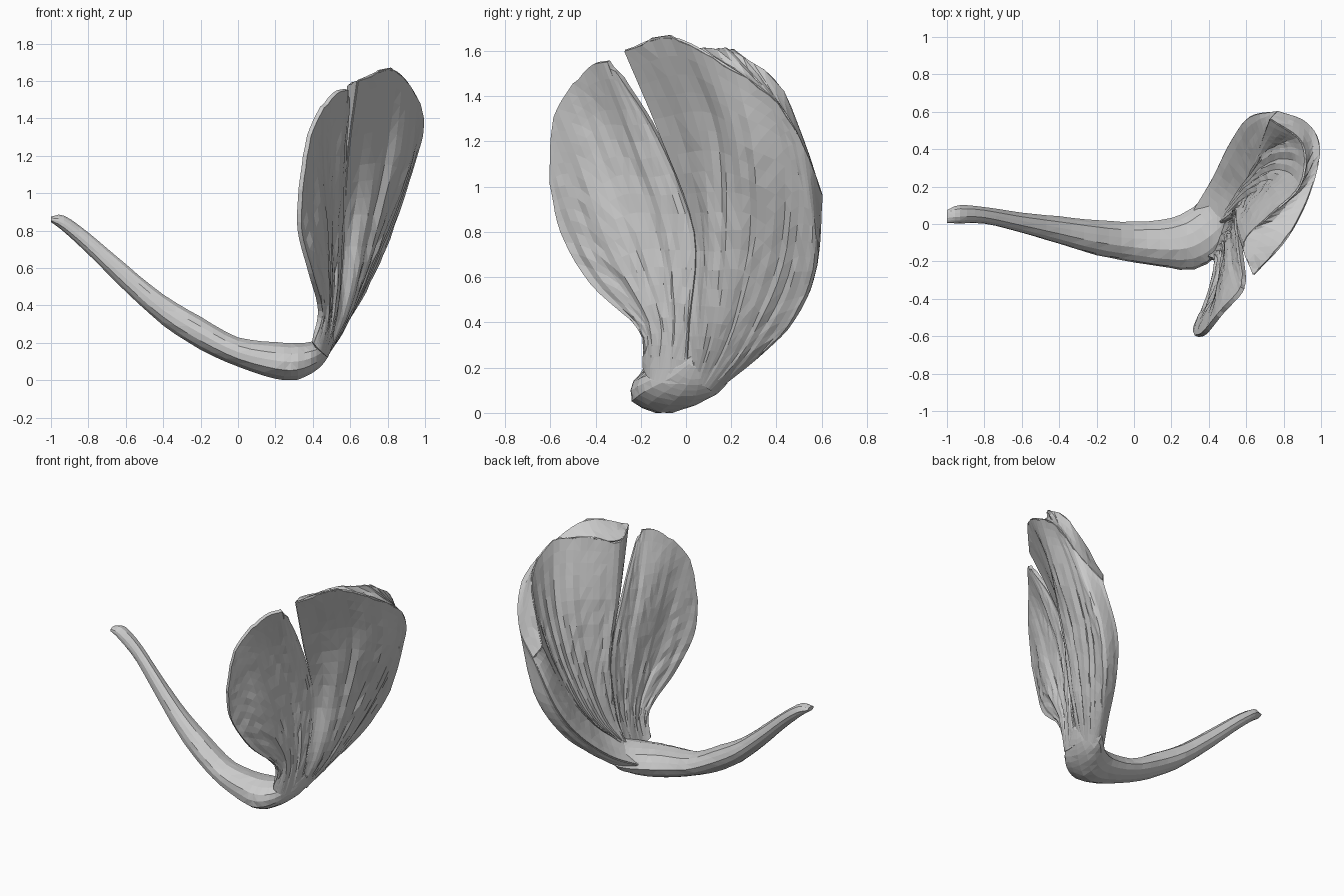
import bpy
import bmesh
import math
import random
from mathutils import Vector

random.seed(4)

default_cube = bpy.data.objects.get("Cube")
if default_cube:
    bpy.data.objects.remove(default_cube, do_unlink=True)


def make_material(name, colour):
    material = bpy.data.materials.new(name)
    material.use_nodes = True
    material.diffuse_color = colour
    shader = material.node_tree.nodes["Principled BSDF"]
    shader.inputs["Base Color"].default_value = colour
    shader.inputs["Roughness"].default_value = 0.8
    return material


grey = make_material("pale grey", (0.6, 0.6, 0.6, 1))


def spline(points, steps):
    """Resample a list of vectors with a smooth curve through all of them."""
    padded = [2 * points[0] - points[1], *points, 2 * points[-1] - points[-2]]
    result = []
    for a, b, c, d in zip(padded, padded[1:], padded[2:], padded[3:]):
        for step in range(steps):
            t = step / steps
            result.append(b + (c - a) * (t / 2)
                          + (2 * a - 5 * b + 4 * c - d) * (t * t / 2)
                          + (3 * b - a - 3 * c + d) * (t ** 3 / 2))
    result.append(points[-1].copy())
    return result


def grid_object(name, rows, wrap=False):
    """Skin a grid of positions, closing and capping it when wrapped."""
    bm = bmesh.new()
    grid = [[bm.verts.new(position) for position in row] for row in rows]
    for lower, upper in zip(grid, grid[1:]):
        count = len(lower)
        for i in range(count if wrap else count - 1):
            j = (i + 1) % count
            bm.faces.new((lower[i], lower[j], upper[j], upper[i]))
    if wrap:
        bm.faces.new(grid[0])
        bm.faces.new(grid[-1])
    bmesh.ops.triangulate(bm, faces=bm.faces)
    bmesh.ops.recalc_face_normals(bm, faces=bm.faces)
    mesh = bpy.data.meshes.new(name)
    bm.to_mesh(mesh)
    bm.free()
    mesh.materials.append(grey)
    obj = bpy.data.objects.new(name, mesh)
    bpy.context.collection.objects.link(obj)
    return obj


def petal_sheet(name, ribs, along=5, across=5, thickness=0.01):
    """Loft a thin pleated sheet through ribs that fan out from the base."""
    curves = [spline([Vector(p) for p in rib], along) for rib in ribs]
    rows = [spline(list(row), across) for row in zip(*curves)]
    outward = Vector((0.85, -0.5, 0))
    last = len(rows) - 1
    pleats = [random.uniform(-1, 1) for _ in rows[0]]
    for r, row in enumerate(rows):
        strength = 0.009 * math.sin(math.pi * r / last)
        for i in range(1, len(row) - 1):
            row[i] += outward * strength * (pleats[i] + random.uniform(-0.5, 0.5))
            if r == last:
                row[i].z += random.uniform(-0.01, 0.01)
    sheet = grid_object(name, rows)
    solid = sheet.modifiers.new("thickness", "SOLIDIFY")
    solid.thickness = thickness
    solid.offset = 0


# Smaller front lobe, ribs from its free edge to the central crease
front_ribs = [
    [(.4, -.18, .2), (.44, -.21, .37), (.39, -.42, .57), (.33, -.55, .8), (.335, -.6, 1.02)],
    [(.43, -.16, .16), (.47, -.17, .4), (.44, -.36, .72), (.4, -.48, 1.05), (.38, -.58, 1.3)],
    [(.45, -.12, .14), (.49, -.1, .42), (.48, -.22, .8), (.46, -.36, 1.2), (.47, -.47, 1.48)],
    [(.46, -.07, .13), (.51, -.04, .42), (.52, -.08, .8), (.53, -.22, 1.2), (.57, -.36, 1.55)],
    [(.47, 0, .13), (.53, .02, .4), (.56, .04, .8), (.57, -.12, 1.22), (.59, -.28, 1.48)],
]
petal_sheet("front_lobe", front_ribs, thickness=0.025)

# Outer skin of the larger cupped rear lobe, ribs from the crease to the lower lip
outer_ribs = [
    [(.47, 0, .13), (.53, .02, .4), (.56, .04, .8), (.59, -.11, 1.22), (.64, -.27, 1.6)],
    [(.47, .04, .13), (.6, .1, .4), (.69, .13, .8), (.77, .1, 1.25), (.82, -.07, 1.66)],
    [(.47, .08, .12), (.61, .2, .38), (.77, .28, .8), (.9, .26, 1.18), (.94, .17, 1.54)],
    [(.45, .11, .1), (.58, .27, .3), (.74, .43, .65), (.9, .47, 1.05), (.99, .41, 1.36)],
    [(.4, .13, .1), (.53, .32, .25), (.65, .48, .43), (.78, .57, .7), (.92, .54, 1.12)],
    [(.32, .07, .12), (.42, .24, .22), (.52, .44, .41), (.62, .57, .64), (.77, .6, .96)],
]
petal_sheet("rear_lobe_outer_skin", outer_ribs)

# Inner skin of the rear lobe, starting on the same crease
inner_ribs = [
    outer_ribs[0],
    [(.45, 0, .18), (.52, .05, .42), (.55, .08, .8), (.56, -.01, 1.2), (.59, -.1, 1.56)],
    [(.45, 0, .18), (.55, .1, .42), (.63, .15, .8), (.68, .14, 1.22), (.73, .05, 1.6)],
    [(.45, 0, .18), (.58, .18, .42), (.71, .28, .8), (.82, .28, 1.2), (.89, .21, 1.6)],
    [(.44, 0, .18), (.61, .24, .45), (.71, .38, .76), (.82, .43, 1.1), (.9, .43, 1.42)],
    [(.43, -.05, .18), (.56, .13, .32), (.63, .28, .5), (.68, .42, .72), (.73, .56, 1.03)],
]
petal_sheet("rear_lobe_inner_skin", inner_ribs)

# Broad rim and lower lip joining the two skins
rim_ribs = [(outer[-1], inner[-1]) for outer, inner in zip(outer_ribs, inner_ribs)]
petal_sheet("rear_lobe_rim", rim_ribs, along=3)
petal_sheet("lower_lip", [outer_ribs[-1], inner_ribs[-1]], across=4)

# Curved stalk: centre x, y, z with half width and half height
stalk_sections = [
    (-1, .04, .86, .035, .015), (-.93, .05, .835, .05, .045),
    (-.8, .045, .73, .045, .06), (-.6, .005, .545, .055, .075),
    (-.4, -.035, .375, .075, .085), (-.2, -.075, .25, .095, .09),
    (0, -.1, .15, .11, .08), (.2, -.107, .105, .137, .1),
    (.32, -.08, .1, .17, .1), (.42, -.01, .13, .19, .08),
    (.48, .03, .18, .11, .06), (.51, .05, .23, .04, .03),
]
SIDES = 14
fibres = [random.uniform(0.93, 1.03) for _ in range(SIDES)]
rings = []
for x, y, z, wide, high in spline([Vector(s) for s in stalk_sections], 3):
    ring = []
    for i, fibre in enumerate(fibres):
        angle = math.tau * i / SIDES
        radius = fibre * random.uniform(0.98, 1.02)
        ring.append(Vector((x, y + wide * radius * math.cos(angle),
                            max(0, z + high * radius * math.sin(angle)))))
    rings.append(ring)
grid_object("stalk", rings, wrap=True)
